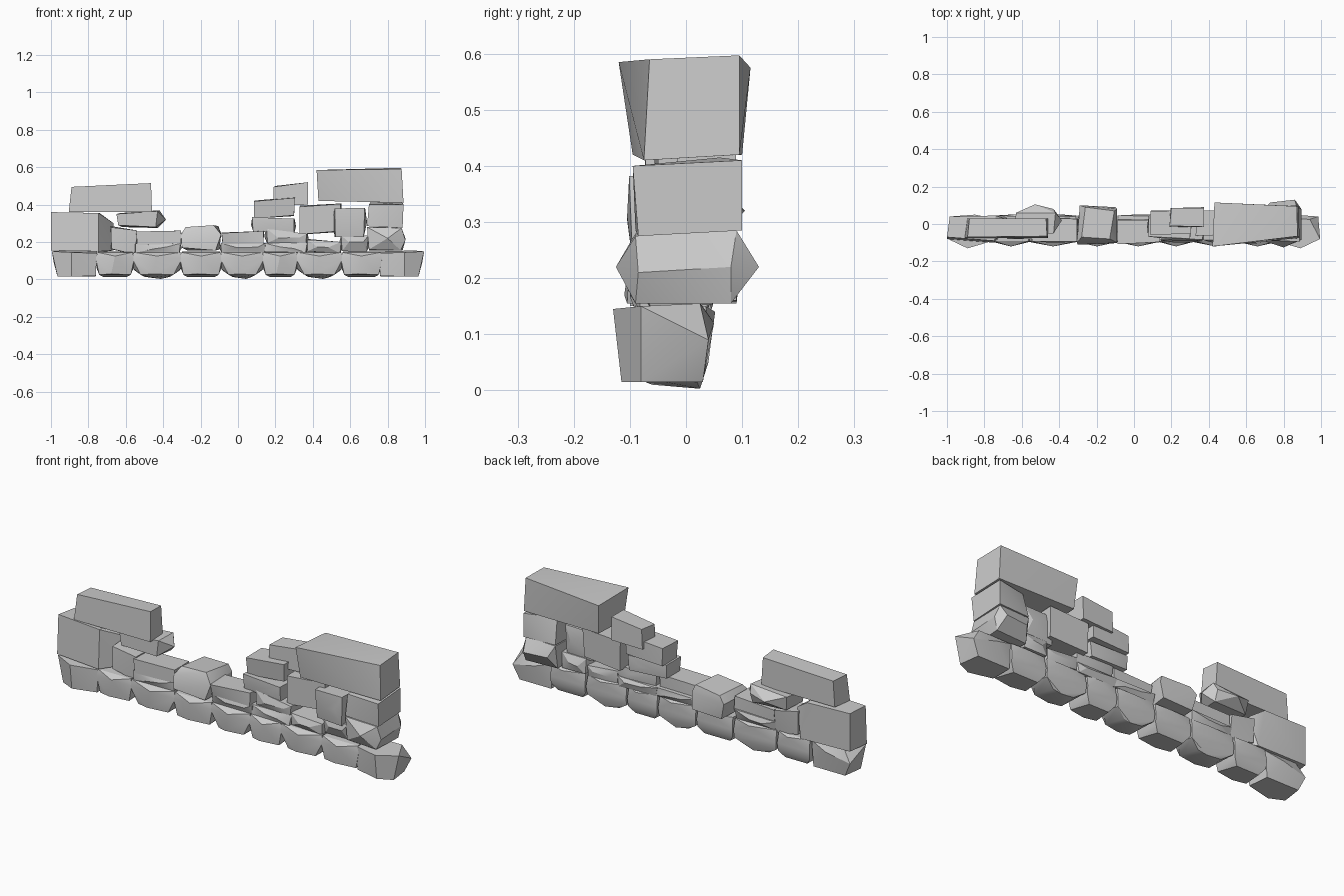
import bpy, bmesh, math, random

random.seed(7)


def hull(name, pts):
    """Faceted stone: convex hull of a few points."""
    bm = bmesh.new()
    for p in pts:
        bm.verts.new(p)
    res = bmesh.ops.convex_hull(bm, input=bm.verts)
    junk = [g for g in res["geom_interior"] if isinstance(g, bmesh.types.BMVert)]
    bmesh.ops.delete(bm, geom=junk, context='VERTS')
    bmesh.ops.dissolve_limit(bm, angle_limit=math.radians(4), verts=bm.verts, edges=bm.edges)
    bmesh.ops.recalc_face_normals(bm, faces=bm.faces)
    me = bpy.data.meshes.new(name)
    bm.to_mesh(me)
    bm.free()
    ob = bpy.data.objects.new(name, me)
    bpy.context.collection.objects.link(ob)
    return ob


def stone(name, x0, x1, y0, y1, z0, z1, tilt=0.0, bulge=0.0, taper=0.005, jit=0.007):
    """Roughly squared stone; tilt raises the right end, bulge swells the waist."""
    j = lambda: random.uniform(-jit, jit)
    pts = []
    t = max(taper, bulge)
    zm = (z0 + z1) / 2
    for z, s in ((z0, t), (z1, t * 0.7)):
        for sx, x in ((1, x0), (-1, x1)):
            for sy, y in ((1, y0), (-1, y1)):
                pts.append((x + sx * s + j() * .6, y + sy * s + j(), z - sx * tilt + j() * .6))
    if bulge:
        for x, sx in ((x0, 1), (x1, -1)):
            pts.append((x, (y0 + y1) / 2 + j() * 3, zm - sx * tilt))
        for y in (y0, y1):
            pts.append((x0 + (x1 - x0) * random.uniform(.3, .45), y, zm + j()))
            pts.append((x0 + (x1 - x0) * random.uniform(.6, .8), y, zm + j()))
    return hull(name, pts)


# Foundation course: chamfered stones, the wide ones bellied underneath
edges = [-0.755, -0.56, -0.305, -0.09, 0.135, 0.315, 0.555, 0.765]
for i in range(len(edges) - 1):
    a, b = edges[i] - 0.005, edges[i + 1] + 0.005
    m = (a + b) / 2
    wide = i in (1, 3, 5)
    c = .045 if wide else .018
    pts = []
    for k, s in ((a, 1), (b, -1)):
        pts += [(k + s * .008, -.09, .145), (k + s * .012, .035, .15),
                (k, -.095, .11), (k + s * .008, .045, .09),
                (k + s * .004, -.05, .06), (k + s * .01, .04, .05),
                (k + s * c, -.09, .025), (k + s * (c + .02), .02, .014)]
    pts += [(m, -.12, .125), (m - .02, -.112, .03), (m + .03, .052, .14)]
    if wide:
        pts += [(m + .02, .025, .003), (m - .03, -.06, .01)]
    hull("foundation_stone", pts)
for s in (-1, 1):
    hull("foundation_end", [(s * x, y, z) for x, y, z in (
        (.755, -.09, .14), (.755, .03, .15), (.76, -.09, .02), (.765, .03, .015),
        (.89, -.13, .145), (.89, -.115, .015), (.995, -.08, .15), (.965, -.08, .015),
        (.94, .025, .155), (.985, .04, .09), (.95, .03, .015), (.85, .05, .12))])

# Left stack
hull("left_block", [
    (-1, -.08, .155), (-.745, -.10, .15), (-.665, .0, .155), (-.70, .045, .15), (-.985, .04, .155),
    (-1, -.07, .36), (-.745, -.09, .355), (-.74, .0, .355), (-.74, .045, .35), (-.985, .04, .355),
    (-.665, .02, .30)])
hull("left_capstone", [
    (-.905, -.075, .36), (-.46, -.075, .36), (-.46, .03, .36), (-.89, .03, .36),
    (-.89, -.07, .495), (-.465, -.065, .515), (-.47, .03, .51), (-.88, .03, .495)])
hull("left_support_stone", [
    (-.64, -.06, .29), (-.44, -.05, .28), (-.43, .06, .275), (-.62, .05, .28),
    (-.65, -.06, .35), (-.43, -.05, .365), (-.42, .06, .37), (-.63, .06, .355),
    (-.385, .02, .32), (-.53, .105, .32), (-.43, .08, .33)])
stone("left_inner_stone", -.69, -.53, -.09, .05, .15, .27, tilt=-.012, taper=.015)
stone("left_thin_stone", -.56, -.30, -.10, .05, .145, .195, bulge=.015)
stone("left_flat_stone", -.545, -.30, -.10, .035, .185, .26, tilt=.005)

# Low middle
hull("middle_boulder", [
    (-.30, -.11, .17), (-.12, -.105, .155), (-.10, .09, .16), (-.27, .09, .155),
    (-.305, -.10, .24), (-.09, -.10, .24), (-.09, .08, .245), (-.29, .10, .24),
    (-.28, -.07, .28), (-.13, -.08, .29), (-.105, .07, .285), (-.26, .09, .275)])
stone("middle_thin_stone", -.10, .16, -.10, .05, .145, .195, bulge=.015)
stone("middle_flat_stone", -.09, .145, -.105, .03, .19, .255, tilt=.003)

# Right stepped slope
stone("slope_thin_stone", .13, .38, -.10, .055, .145, .195, bulge=.015)
stone("slope_low_stone", .14, .38, -.09, .045, .185, .255, tilt=-.012, bulge=.015)
stone("slope_step_stone", .07, .31, -.08, .06, .25, .325, tilt=-.004, bulge=.012)
stone("slope_upper_stone", .08, .31, -.06, .08, .335, .43, tilt=.008, taper=.01)
hull("slope_top_stone", [
    (.19, -.015, .395), (.375, -.015, .40), (.375, .09, .40), (.195, .085, .395),
    (.19, -.01, .495), (.375, -.015, .52), (.375, .085, .52), (.20, .085, .50)])

# Right stack
stone("right_thin_stone", .36, .56, -.10, .05, .145, .205, tilt=-.008, bulge=.015)
stone("right_low_stone", .54, .71, -.09, .06, .15, .235, bulge=.02)
stone("right_inner_stone", .32, .56, -.07, .08, .25, .40, tilt=.008, taper=.012)
stone("right_front_stone", .505, .69, -.105, .05, .23, .38, bulge=.015)
hull("right_lower_block", [
    (.70, -.09, .16), (.87, -.09, .155), (.88, .08, .155), (.70, .07, .155),
    (.69, -.09, .28), (.875, -.09, .275), (.87, .09, .285), (.70, .09, .28),
    (.895, -.085, .21), (.895, .08, .22), (.86, .13, .22), (.73, .115, .22), (.80, -.125, .22)])
hull("right_upper_block", [
    (.69, -.09, .285), (.88, -.085, .275), (.88, .10, .285), (.70, .09, .285),
    (.70, -.085, .40), (.885, -.095, .40), (.88, .10, .41), (.71, .06, .415)])
hull("right_capstone", [
    (.43, -.095, .42), (.885, -.075, .41), (.88, .095, .42), (.44, .10, .42),
    (.42, -.12, .585), (.875, -.065, .59), (.87, .095, .597), (.43, .115, .575)])

# Soften only the shallow facets
for ob in bpy.context.collection.objects:
    ob.select_set(True)
    bpy.context.view_layer.objects.active = ob
bpy.ops.object.shade_smooth_by_angle(angle=math.radians(25))
